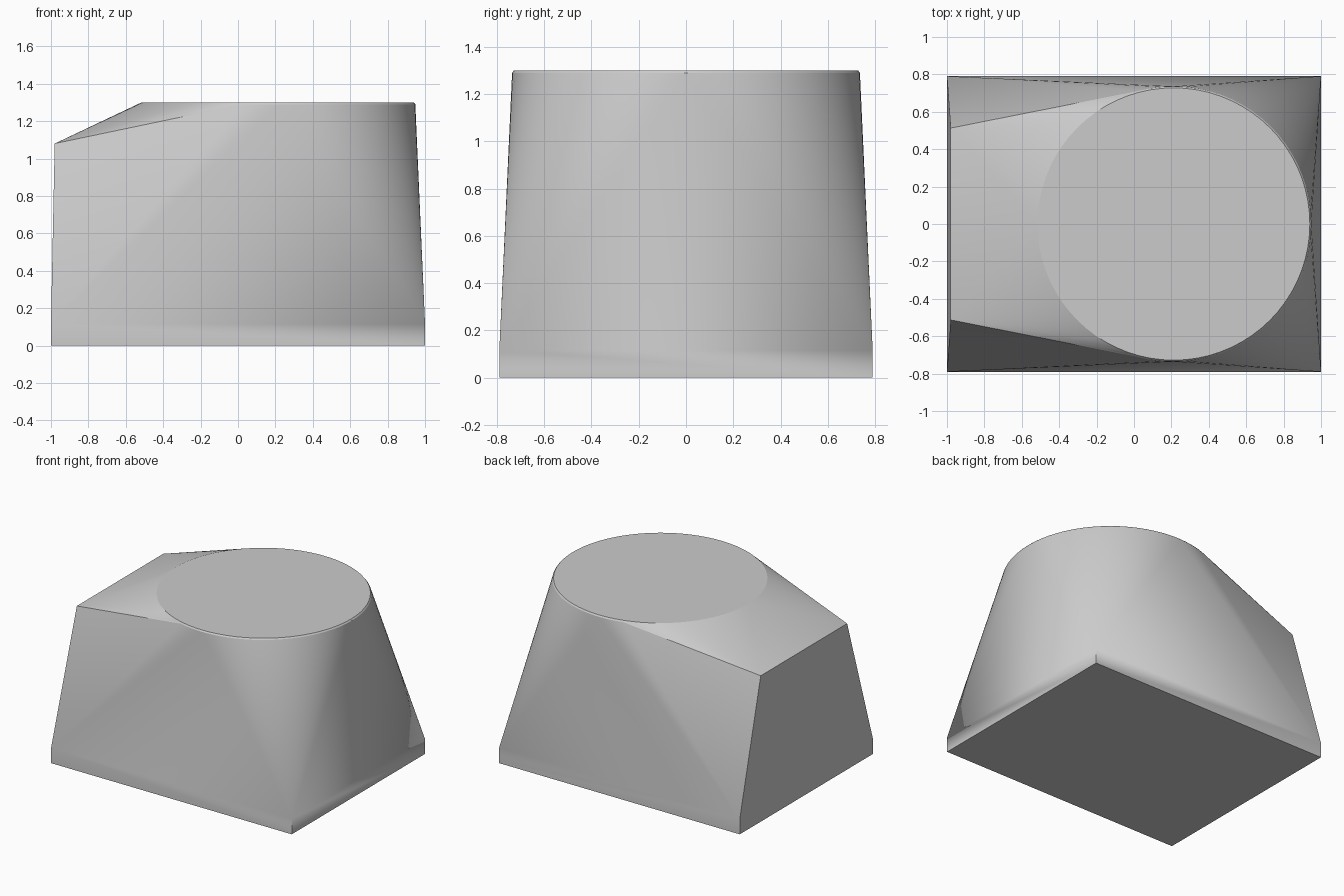
import bpy, bmesh
from math import cos, sin, pi, radians

if "Cube" in bpy.data.objects:
    bpy.data.objects.remove(bpy.data.objects["Cube"])

bm = bmesh.new()


def add_ring(cx, radius, z, sides=72):
    for i in range(sides):
        a = 2 * pi * i / sides
        bm.verts.new((cx + radius * cos(a), radius * sin(a), z))


# rectangular plinth with a short vertical skirt
for z in (0, 0.115):
    for x in (-1, 1):
        for y in (-0.79, 0.79):
            bm.verts.new((x, y, z))

# round top with a tiny bevelled rim
add_ring(0.212, 0.736, 1.29)
add_ring(0.212, 0.728, 1.30)

# two shoulder corners on the left side
for y in (-0.513, 0.513):
    bm.verts.new((-0.98, y, 1.08))

# stretch a convex skin over the whole set, merge coplanar faces
hull = bmesh.ops.convex_hull(bm, input=bm.verts[:])
loose = {g for g in hull["geom_interior"] + hull["geom_unused"]
         if isinstance(g, bmesh.types.BMVert)}
bmesh.ops.delete(bm, geom=list(loose), context='VERTS')
bmesh.ops.dissolve_limit(bm, angle_limit=radians(0.1),
                         verts=bm.verts[:], edges=bm.edges[:])
bmesh.ops.recalc_face_normals(bm, faces=bm.faces[:])

mesh = bpy.data.meshes.new("tapered_body")
bm.to_mesh(mesh)
bm.free()
body = bpy.data.objects.new("tapered_body", mesh)
bpy.context.collection.objects.link(body)

# soft fans at the corners, sharp creases elsewhere
bpy.context.view_layer.objects.active = body
body.select_set(True)
bpy.ops.object.shade_smooth_by_angle(angle=radians(12))
